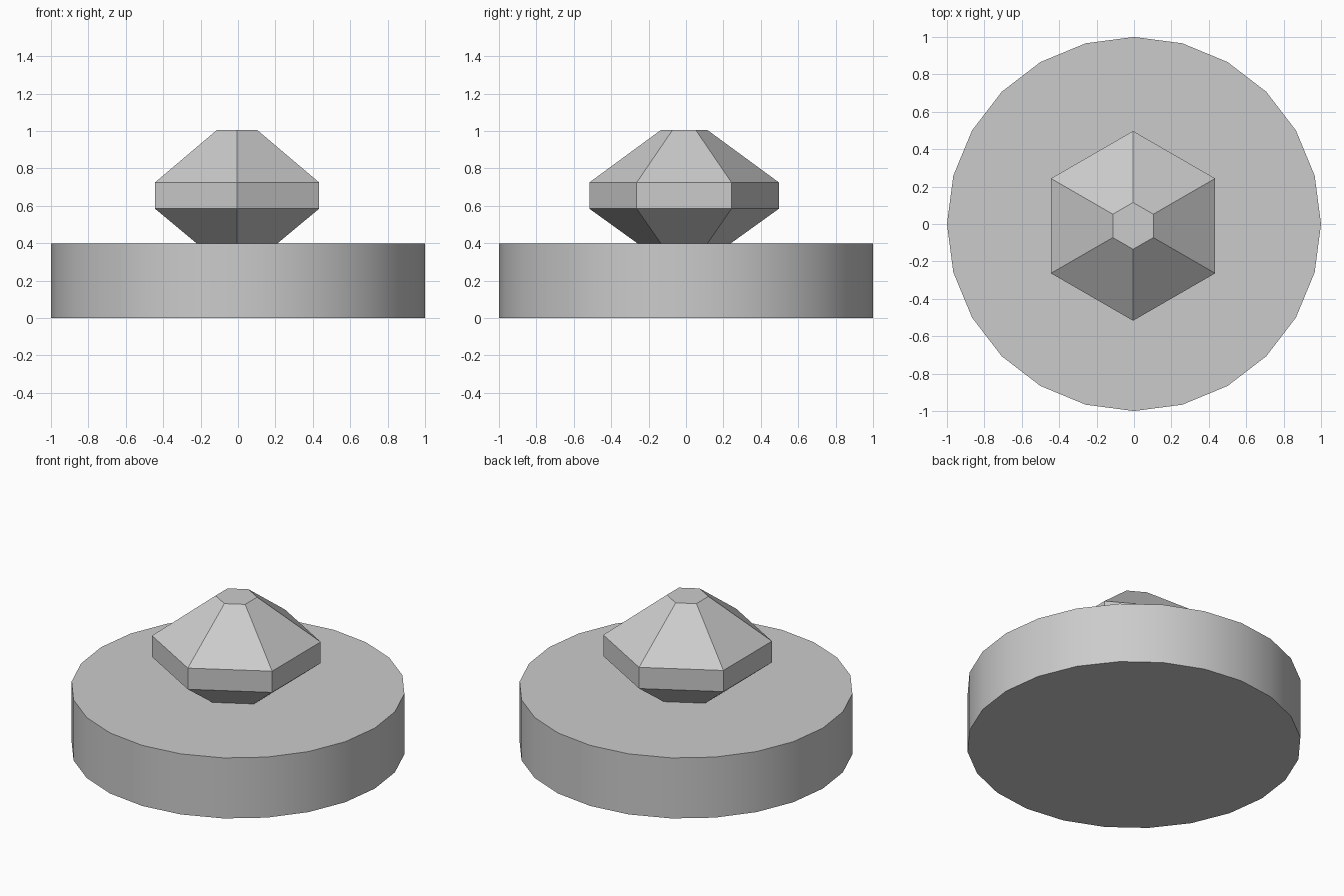
import bpy
import bmesh
from math import cos, sin, pi, radians

cube = bpy.data.objects.get("Cube")
if cube:
    bpy.data.objects.remove(cube, do_unlink=True)

grey = bpy.data.materials.new("plain grey")
grey.use_nodes = True
colour = (0.6, 0.6, 0.6, 1)
grey.diffuse_color = colour
grey.node_tree.nodes["Principled BSDF"].inputs["Base Color"].default_value = colour


def turned(name, profile, sides, start=0, centre=(0, 0)):
    """Closed solid from (radius, height) rings, listed bottom to top."""
    bm = bmesh.new()
    angles = [start + 2 * pi * i / sides for i in range(sides)]
    rings = [[bm.verts.new((centre[0] + r * cos(a), centre[1] + r * sin(a), z))
              for a in angles] for r, z in profile]
    for low, high in zip(rings, rings[1:]):
        for i in range(sides):
            j = (i + 1) % sides
            bm.faces.new((low[i], low[j], high[j], high[i]))
    bm.faces.new(rings[0][::-1])
    bm.faces.new(rings[-1])
    mesh = bpy.data.meshes.new(name)
    bm.to_mesh(mesh)
    bm.free()
    mesh.materials.append(grey)
    obj = bpy.data.objects.new(name, mesh)
    bpy.context.collection.objects.link(obj)
    return obj


# Round base with a smooth rim
base = turned("round_base", [(1, 0), (1, 0.4)], 24)
bpy.ops.object.select_all(action="DESELECT")
base.select_set(True)
bpy.context.view_layer.objects.active = base
bpy.ops.object.shade_smooth_by_angle(angle=radians(30))

# Six-sided faceted gem, its lower tip sunk into the base
turned("faceted_gem",
       [(0.125, 0.31), (0.507, 0.585), (0.507, 0.725), (0.125, 1.005)],
       6, start=pi / 2, centre=(-0.005, -0.01))
